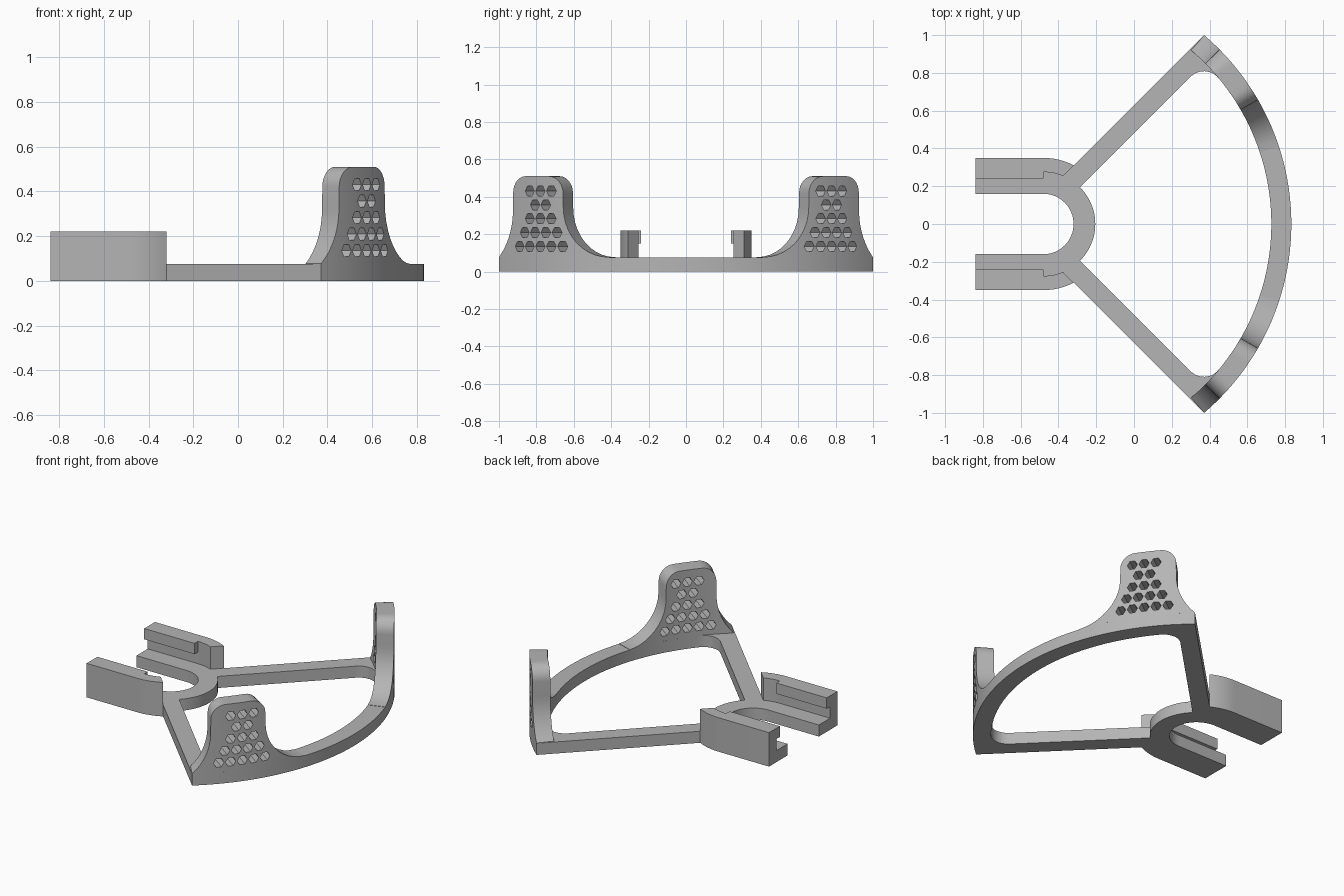
import bpy
import bmesh
from math import sin, cos, radians, degrees, asin, sqrt, pi
from mathutils import Vector, Matrix

cube = bpy.data.objects.get("Cube")
if cube:
    bpy.data.objects.remove(cube)

CX = -0.48                      # shared centre of every arc
BACK = -0.84                    # open end of the slot
R_OUT, R_IN = 1.313, 1.207      # curved rim
R_WALL, R_RING, R_SLOT = 0.35, 0.275, 0.16
BASE, WALL_TOP, TAB_TOP = 0.075, 0.22, 0.51
ARM = 0.15 / sqrt(2)            # arm width
END = 49.6                      # rim end angle

grey = bpy.data.materials.new("plain grey")
grey.use_nodes = True
grey.diffuse_color = (0.46, 0.46, 0.46, 1)
grey.node_tree.nodes["Principled BSDF"].inputs["Base Color"].default_value = grey.diffuse_color


def arc(r, a0, a1, n, cx=CX, cy=0.0):
    """Points on an arc, angles in degrees."""
    angles = [radians(a0 + (a1 - a0) * i / n) for i in range(n + 1)]
    return [(cx + r * cos(a), cy + r * sin(a)) for a in angles]


def mirrored(half):
    """Close a half outline that starts and ends on the x axis."""
    return half + [(x, -y) for x, y in reversed(half[1:-1])]


def finish(name, bm):
    bmesh.ops.recalc_face_normals(bm, faces=bm.faces)
    mesh = bpy.data.meshes.new(name)
    bm.to_mesh(mesh)
    bm.free()
    mesh.materials.append(grey)
    ob = bpy.data.objects.new(name, mesh)
    bpy.context.collection.objects.link(ob)
    return ob


def prism(name, loops, z0, z1):
    """Extrude an outline, with optional hole outlines, from z0 to z1."""
    bm = bmesh.new()
    edges = []
    for loop in loops:
        vs = [bm.verts.new((x, y, z0)) for x, y in loop]
        edges += [bm.edges.new((v, vs[i - 1])) for i, v in enumerate(vs)]
    bmesh.ops.triangle_fill(bm, use_beauty=True, edges=edges, normal=(0, 0, 1))
    top = bmesh.ops.extrude_face_region(bm, geom=bm.faces[:], use_keep_orig=True)
    moved = [g for g in top["geom"] if isinstance(g, bmesh.types.BMVert)]
    bmesh.ops.translate(bm, verts=moved, vec=(0, 0, z1 - z0))
    return finish(name, bm)


def cut_angle(r):
    """Angle at which a circle crosses the outer edge of an arm."""
    return 45 + degrees(asin(ARM / r))


# Flat frame: rim, two arms and the slotted ring
fil = 0.1
fil_angle = 45 - degrees(asin(fil / (R_IN - fil)))
fx, fy = arc(R_IN - fil, fil_angle, fil_angle, 1)[0]
outline = (arc(R_OUT, 0, END, 48) + arc(R_WALL, cut_angle(R_WALL), 90, 8)
           + [(BACK, R_WALL), (BACK, R_SLOT)] + arc(R_SLOT, 90, 0, 16))
opening = (arc(R_RING, 0, 45, 12) + arc(fil, 135, fil_angle, 12, fx, fy)
           + arc(R_IN, fil_angle, 0, 40)[1:])
parts = [prism("base_frame", [mirrored(outline), mirrored(opening)], 0, BASE)]


def tab_profile():
    """(angle, height) pairs along the rim for one rounded tab."""
    a0, a1 = radians(30), radians(44.8)
    flare, corner, n = 0.27, 0.09, 10
    pts = []
    for i in range(n + 1):                       # long inner flare
        t = pi / 2 * i / n
        pts.append((a0 - flare * (1 - sin(t)) / R_OUT, BASE + 0.002 + flare * (1 - cos(t))))
    quarter = [pi / 2 * i / 8 for i in range(9)]
    rise = [(0.001 + corner * (1 - cos(t)) / R_OUT, TAB_TOP - corner + corner * sin(t))
            for t in quarter]
    pts += [(a0 + d, z) for d, z in rise]
    left, right = a0 + rise[-1][0], a1 - rise[-1][0]
    pts += [(left + (right - left) * i / 6, TAB_TOP) for i in range(1, 6)]
    pts += [(a1 - d, z) for d, z in reversed(rise)]
    big, drop = 0.34, 0.25                       # short flare at the rim end
    for i in range(n + 1):
        h = drop * i / n
        pts.append((a1 + (big - sqrt(big * big - h * h)) / R_OUT, BASE + 0.002 + drop - h))
    return pts


def make_tab(name, side):
    bm = bmesh.new()
    rings = []
    for a, z in tab_profile():
        corners = [(R_IN, BASE), (R_OUT, BASE), (R_OUT, z), (R_IN, z)]
        rings.append([bm.verts.new((CX + r * cos(a), side * r * sin(a), h)) for r, h in corners])
    for p, q in zip(rings, rings[1:]):
        for i in range(4):
            bm.faces.new((p[i - 1], p[i], q[i], q[i - 1]))
    bm.faces.new(rings[0])
    bm.faces.new(rings[-1])
    return finish(name, bm)


def hole_cutter(side):
    """Rows of six-sided pins pointing outwards through a tab."""
    a = side * radians(36.4)
    out = Vector((cos(a), sin(a), 0))
    along = Vector((-sin(a), cos(a), 0))
    up = Vector((0, 0, 1))
    bm = bmesh.new()
    for row, count in enumerate((5, 4, 3, 2, 3)):
        for k in range(count):
            pos = (Vector((CX, 0, 0)) + out * (R_OUT + R_IN) / 2
                   + along * (k - (count - 1) / 2) * 0.0715 + up * (0.135 + 0.074 * row))
            m = Matrix((up, along, out)).transposed().to_4x4()
            m.translation = pos
            bmesh.ops.create_cone(bm, cap_ends=True, segments=6, radius1=0.031,
                                  radius2=0.031, depth=0.3, matrix=m)
    return finish("hole_cutter", bm)


for word, side in (("left", 1), ("right", -1)):
    # Perforated upright tab on the rim
    tab = make_tab(word + "_tab", side)
    cutter = hole_cutter(side)
    cutter.hide_render = True
    mod = tab.modifiers.new("holes", "BOOLEAN")
    mod.operation, mod.solver, mod.object = "DIFFERENCE", "EXACT", cutter
    bpy.context.view_layer.update()
    cut = bpy.data.meshes.new_from_object(tab.evaluated_get(bpy.context.evaluated_depsgraph_get()))
    tab.modifiers.clear()
    tab.data = cut
    bpy.data.objects.remove(cutter)

    # Clip wall along the slot and the lip that overhangs its channel
    wall = (arc(R_WALL, cut_angle(R_WALL), 90, 8) + [(BACK, R_WALL), (BACK, R_RING)]
            + arc(R_RING, 90, cut_angle(R_RING), 6))
    lip = [(CX, R_RING), (BACK, R_RING), (BACK, 0.24), (CX, 0.24)]
    parts += [tab,
              prism(word + "_clip_wall", [[(x, side * y) for x, y in wall]], BASE, WALL_TOP),
              prism(word + "_clip_lip", [[(x, side * y) for x, y in lip]], 0.15, WALL_TOP)]

# Smooth curves, crisp edges
bpy.ops.object.select_all(action="DESELECT")
for ob in parts:
    ob.select_set(True)
bpy.context.view_layer.objects.active = parts[0]
bpy.ops.object.shade_smooth_by_angle(angle=radians(30))
